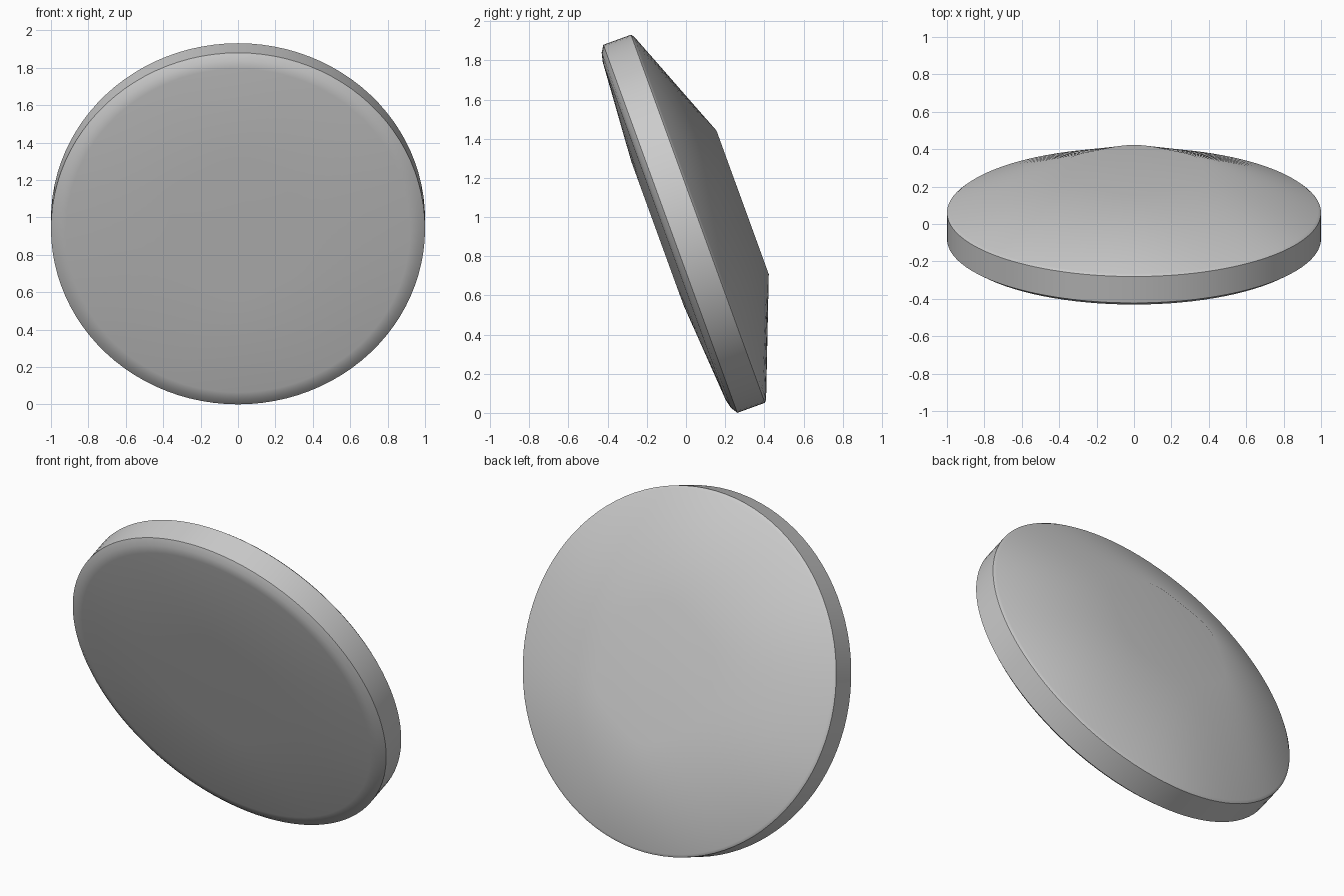
import bpy, bmesh, math

cube = bpy.data.objects.get("Cube")
if cube:
    bpy.data.objects.remove(cube, do_unlink=True)

# Single grey material
grey = bpy.data.materials.new("light_grey")
grey.use_nodes = True
colour = (0.6, 0.6, 0.6, 1)
grey.diffuse_color = colour
grey.node_tree.nodes["Principled BSDF"].inputs["Base Color"].default_value = colour

SIDES = 96
# Profile as (radius, height along the axis), front plateau to back plateau
profile = [(0.39, -0.07), (0.92, -0.033), (0.965, -0.022), (1, 0),
           (1, 0.15), (0.985, 0.162), (0.39, 0.393)]


def ring(bm, radius, height, lobes):
    """Ring of vertices, with a softened hexagon outline where lobes is above zero."""
    verts = []
    for i in range(SIDES):
        a = math.tau * i / SIDES
        r = radius - lobes * (1 + math.cos(6 * a)) / 2
        verts.append(bm.verts.new((r * math.cos(a), r * math.sin(a), height)))
    return verts


# Lens-shaped disc: slightly domed front, upright rim, deep cone at the back
bm = bmesh.new()
last = len(profile) - 1
rings = [ring(bm, r, h, 0.025 if i in (0, last) else 0)
         for i, (r, h) in enumerate(profile)]
for lower, upper in zip(rings, rings[1:]):
    for i in range(SIDES):
        j = (i + 1) % SIDES
        bm.faces.new((lower[i], lower[j], upper[j], upper[i]))
bm.faces.new(list(reversed(rings[0])))
bm.faces.new(rings[-1])
bmesh.ops.recalc_face_normals(bm, faces=bm.faces)

mesh = bpy.data.meshes.new("tilted_disc")
bm.to_mesh(mesh)
bm.free()
mesh.materials.append(grey)
disc = bpy.data.objects.new("tilted_disc", mesh)
bpy.context.collection.objects.link(disc)

# Lean the disc forward, resting on its lower front edge
disc.rotation_euler.x = math.radians(-70)
disc.location = (0, -0.08, 0.94)

# Smooth faces with a crisp rim and flat plateaus
bpy.ops.object.select_all(action="DESELECT")
disc.select_set(True)
bpy.context.view_layer.objects.active = disc
bpy.ops.object.shade_smooth_by_angle(angle=math.radians(30))
weighted = disc.modifiers.new("flat_plateaus", "WEIGHTED_NORMAL")
weighted.keep_sharp = True
